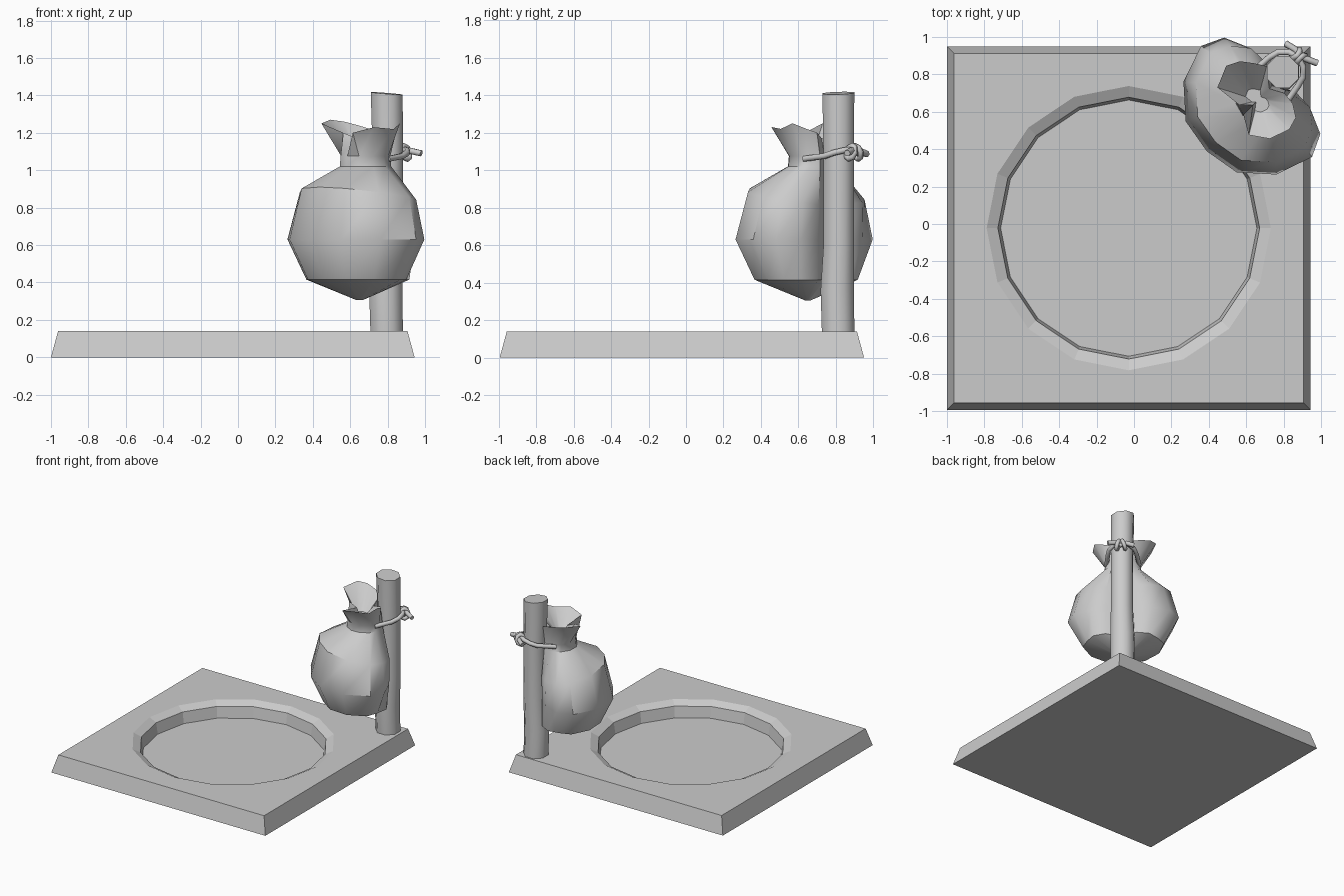
import bpy, bmesh, math
from math import cos, sin, radians, pi

if "Cube" in bpy.data.objects:
    bpy.data.objects.remove(bpy.data.objects["Cube"])


def loft(name, rings, smooth=None):
    """Skin a stack of equal-length rings and cap both ends."""
    bm = bmesh.new()
    loops = [[bm.verts.new(p) for p in ring] for ring in rings]
    n = len(loops[0])
    for a, b in zip(loops, loops[1:]):
        for i in range(n):
            j = (i + 1) % n
            bm.faces.new((a[i], a[j], b[j], b[i]))
    bm.faces.new(loops[0][::-1])
    bm.faces.new(loops[-1])
    bmesh.ops.recalc_face_normals(bm, faces=bm.faces)
    me = bpy.data.meshes.new(name)
    bm.to_mesh(me)
    bm.free()
    ob = bpy.data.objects.new(name, me)
    bpy.context.collection.objects.link(ob)
    if smooth:
        smooth_by(ob, smooth)
    return ob


def activate(ob):
    bpy.ops.object.select_all(action='DESELECT')
    ob.select_set(True)
    bpy.context.view_layer.objects.active = ob


def smooth_by(ob, deg):
    activate(ob)
    bpy.ops.object.shade_smooth_by_angle(angle=radians(deg))


def ring(cx, cy, r, z, n, start=0.0):
    return [(cx + r * cos(start + 2 * pi * i / n), cy + r * sin(start + 2 * pi * i / n), z)
            for i in range(n)]


def rope(name, pts, r, cyclic=False):
    cu = bpy.data.curves.new(name, 'CURVE')
    cu.dimensions = '3D'
    cu.bevel_depth = r
    cu.bevel_resolution = 1
    cu.use_fill_caps = True
    sp = cu.splines.new('POLY')
    sp.points.add(len(pts) - 1)
    for p, co in zip(sp.points, pts):
        p.co = (*co, 1)
    sp.use_cyclic_u = cyclic
    ob = bpy.data.objects.new(name, cu)
    bpy.context.collection.objects.link(ob)
    activate(ob)
    bpy.ops.object.convert(target='MESH')
    smooth_by(bpy.context.object, 65)


# Square base with sloped sides
BX, BY = -0.028, -0.022
base = loft("base", [ring(BX, BY, h * math.sqrt(2), z, 4, pi / 4)
                     for h, z in ((0.972, 0), (0.934, 0.14))])

# Round chamfered recess cut into the base
cutter = loft("recess_cutter", [ring(BX, BY, r, z, 16) for r, z in
                                ((0.685, 0.02), (0.70, 0.11), (0.76, 0.14), (0.80, 0.16))])
mod = base.modifiers.new("recess", 'BOOLEAN')
mod.operation = 'DIFFERENCE'
mod.solver = 'EXACT'
mod.object = cutter
activate(base)
bpy.ops.object.modifier_apply(modifier=mod.name)
bpy.data.objects.remove(cutter)

# Slightly uneven post
post = []
for z, r, cx, cy in ((0.13, 0.094, 0.795, 0.812), (0.36, 0.096, 0.79, 0.807),
                     (0.60, 0.088, 0.802, 0.815), (1.05, 0.088, 0.802, 0.815),
                     (1.41, 0.092, 0.795, 0.813)):
    post.append(ring(cx, cy, r, z, 8, pi / 8))
post[-1] = [(x, y, z - 0.08 * (x - 0.8) + 0.03 * (y - 0.8)) for x, y, z in post[-1]]
loft("post", post, 50)

# Sack cross-section: angle from the post direction, full radius, radius dented by the post
half = [(0, 0.37, 0.14), (30, 0.37, 0.235), (50, 0.38, 0.305), (69, 0.39, 9), (87, 0.42, 9),
        (117, 0.395, 9), (149, 0.375, 9), (180, 0.355, 9)]
section = half + [(360 - a, f, d) for a, f, d in half[-2:0:-1]]


def sack_ring(c, s, z, tilt=0.0, even=0.0):
    out = []
    for a, f, d in section:
        r = even if even else s * f
        r = min(r, d - (c - 0.64) * 1.4)
        t = radians(a + 45)
        out.append((c + r * cos(t), c + r * sin(t), z - tilt * cos(radians(a))))
    return out


sack = [sack_ring(0.65, 0.04, 0.305), sack_ring(0.64, 0.73, 0.415), sack_ring(0.64, 1, 0.63),
        sack_ring(0.65, 0.85, 0.86, 0.05), sack_ring(0.68, 0, 1.02, 0, 0.14),
        sack_ring(0.68, 0, 1.075, 0, 0.135)]
# Ruffled mouth: radius and height of the rim in section order, then folded inside
rim = [(0.09, 1.17), (0.19, 1.22), (0.20, 1.24), (0.23, 1.26), (0.25, 1.27), (0.225, 1.25),
       (0.10, 1.20), (0.035, 1.17), (0.19, 1.20), (0.215, 1.23), (0.23, 1.22), (0.225, 1.25),
       (0.19, 1.22), (0.15, 1.20)]
for scale, low in ((1, None), (0.3, 1.10)):
    sack.append([(0.66 + r * scale * cos(radians(s[0] + 45)),
                  0.66 + r * scale * sin(radians(s[0] + 45)), low or z)
                 for (r, z), s in zip(rim, section)])
loft("sack", sack, 40)

# Cord from the neck around the back of the post
cord = [(0.62, 0.80, 1.06)]
for i in range(7):
    t = radians(135 - 30 * i)
    cord.append((0.80 + 0.108 * cos(t), 0.815 + 0.108 * sin(t), 1.075 + 0.035 * sin(pi * i / 6)))
cord.append((0.80, 0.63, 1.06))
rope("cord", cord, 0.017)

# Knot loops and two loose ends
D = math.sqrt(0.5)
for k, (along, lean) in enumerate(((-0.022, 0.35), (0.022, -0.35))):
    pts = []
    for i in range(8):
        a = 2 * pi * i / 8
        u, v = 0.030 * cos(a), 0.036 * sin(a)
        s = along + lean * v
        pts.append((0.88 + D * (u + s), 0.895 + D * (u - s), 1.095 + v))
    rope(f"knot_loop_{k + 1}", pts, 0.016, True)
rope("cord_end_right", [(0.87, 0.91, 1.11), (0.915, 0.885, 1.105), (0.98, 0.86, 1.09)], 0.018)
rope("cord_end_left", [(0.89, 0.89, 1.09), (0.86, 0.935, 1.10), (0.81, 0.965, 1.085)], 0.018)
